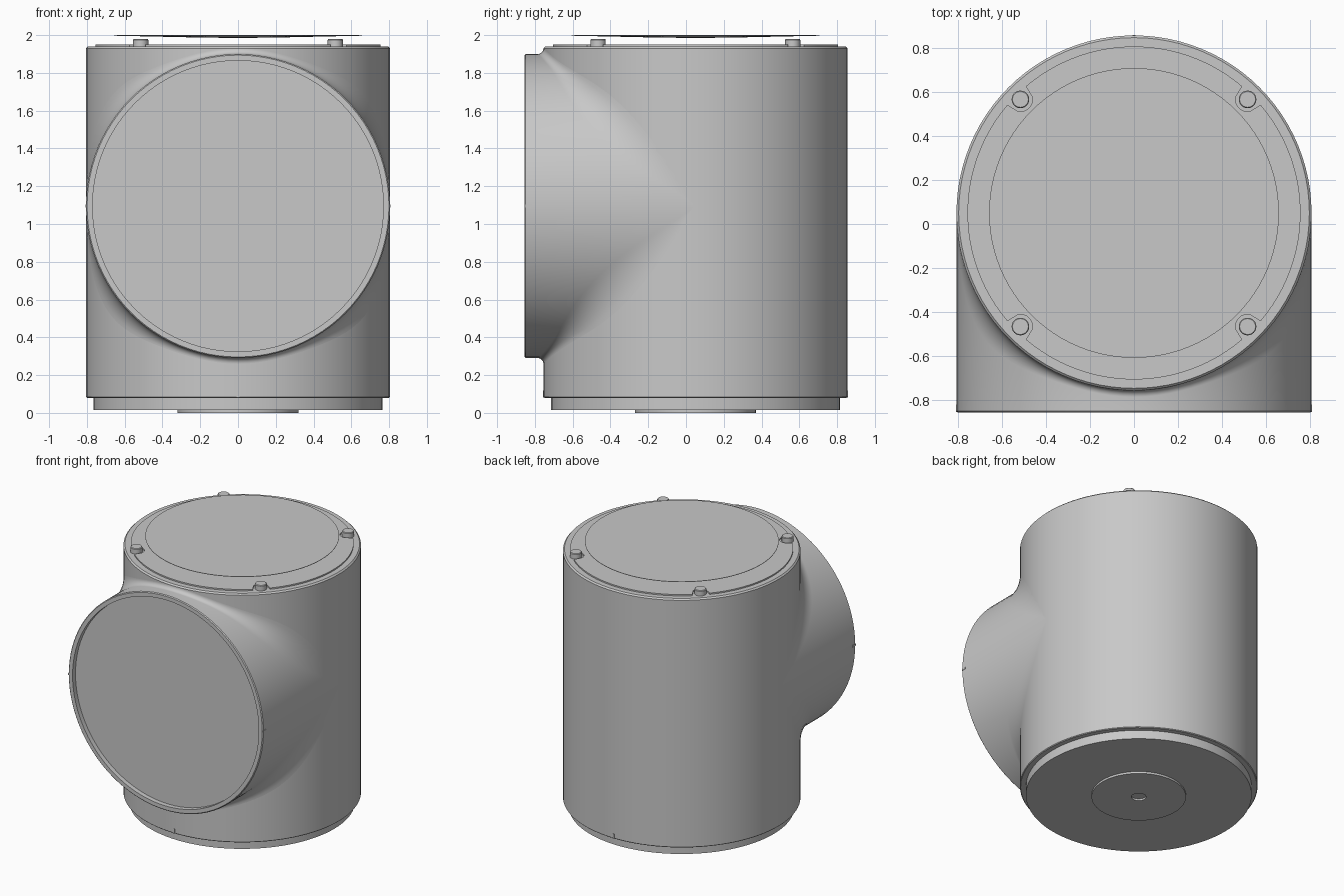
import bpy, bmesh
from math import sin, cos, pi, sqrt, radians
from mathutils import Vector

cube = bpy.data.objects.get("Cube")
if cube:
    bpy.data.objects.remove(cube, do_unlink=True)

R = 0.805          # shared radius of both housings
CY = 0.05          # y of the vertical axis
CZ = 1.095         # z of the horizontal axis
SEG = 96

grey = bpy.data.materials.new("light_grey")
grey.use_nodes = True
colour = (0.58, 0.58, 0.58, 1)
grey.diffuse_color = colour
grey.node_tree.nodes["Principled BSDF"].inputs["Base Color"].default_value = colour


def loft(name, rings):
    """Skin a list of closed rings that share one point count."""
    bm = bmesh.new()
    loops = [[bm.verts.new(p) for p in ring] for ring in rings]
    for a, b in zip(loops, loops[1:]):
        n = len(a)
        for i in range(n):
            j = (i + 1) % n
            bm.faces.new((a[i], a[j], b[j], b[i]))
    bmesh.ops.remove_doubles(bm, verts=bm.verts, dist=1e-5)
    bmesh.ops.recalc_face_normals(bm, faces=bm.faces)
    mesh = bpy.data.meshes.new(name)
    bm.to_mesh(mesh)
    bm.free()
    mesh.materials.append(grey)
    obj = bpy.data.objects.new(name, mesh)
    bpy.context.collection.objects.link(obj)
    bpy.ops.object.select_all(action='DESELECT')
    obj.select_set(True)
    bpy.context.view_layer.objects.active = obj
    bpy.ops.object.shade_smooth_by_angle(angle=radians(30))
    return obj


def lathe(name, profile, x=0, y=CY, seg=SEG):
    """Turn (radius, z) points around a vertical axis."""
    angles = [2 * pi * i / seg for i in range(seg)]
    return loft(name, [[(x + r * sin(t), y + r * cos(t), z) for t in angles]
                       for r, z in profile])


# Vertical housing
lathe("main_housing", [(0, 0.08), (R - 0.005, 0.08), (R, 0.085),
                       (R, 1.93), (R - 0.01, 1.94), (0, 1.94)])

# Base plate and the raised centre disc with its blind hole
lathe("base_plate", [(0, 0.08), (0.765, 0.08), (0.765, 0.015), (0, 0.015)])
lathe("base_disc", [(0.32, 0.02), (0.32, 0), (0.05, 0), (0.05, 0.014), (0, 0.014)])

# Thin cover sheet over the lid, slightly thicker in the middle
lathe("top_cover", [(0, 2), (0.657, 2), (0.657, 1.997), (0.2, 1.987), (0, 1.985)])

# Lid with a notch around each screw
SCREW = 0.515
SCREW_DIST = SCREW * sqrt(2)
NOTCH = 0.055


def lid_radius(t):
    d = (t % (pi / 2)) - pi / 4
    side = SCREW_DIST * sin(d)
    if abs(side) < NOTCH:
        return min(0.755, SCREW_DIST * cos(d) - sqrt(NOTCH ** 2 - side ** 2))
    return 0.755


lid_angles = [2 * pi * i / 480 for i in range(480)]


def lid_ring(scale, z):
    return [(scale * lid_radius(t) * sin(t), CY + scale * lid_radius(t) * cos(t), z)
            for t in lid_angles]


loft("lid", [lid_ring(1, 1.935), lid_ring(1, 1.95), lid_ring(0, 1.95)])

# Screws
for sx in (-1, 1):
    for sy in (-1, 1):
        lathe("lid_screw", [(0.04, 1.935), (0.04, 1.975), (0.036, 1.98), (0, 1.98)],
              x=sx * SCREW, y=CY + sy * SCREW, seg=24)

# Horizontal housing: recessed cap, rim, tube, and a fillet that widens to the sides
thetas = [2 * pi * i / SEG for i in range(SEG)]


def flange_ring(r, y):
    return [(r * sin(t), y, CZ + r * cos(t)) for t in thetas]


def fillet_point(t, k):
    s, c = sin(t), cos(t)
    r = 0.03 + 0.45 * s ** 4
    centre = Vector(((R + r) * s, CY - (R + r) * abs(c), CZ + (R + r) * c))
    to_tube = Vector((-s, 0, -c))
    to_body = Vector((-s, abs(c), 0))
    return centre + r * to_tube.lerp(to_body, k).normalized()


FRONT = -0.855
rings = [flange_ring(r, y) for r, y in
         ((0, FRONT + 0.035), (0.77, FRONT + 0.035), (0.77, FRONT),
          (R - 0.006, FRONT), (R, FRONT + 0.006))]
rings += [[fillet_point(t, k / 8) for t in thetas] for k in range(9)]
loft("front_housing", rings)


# Small index marks on the base edge and on the front rim
def index_mark(name, centre, size):
    x, y, z = (Vector(size) / 2)
    corners = ((-x, -y), (x, -y), (x, y), (-x, y))
    rings = [[Vector(centre) + Vector((a * f, b * f, h)) for a, b in corners]
             for f, h in ((0, -z), (1, -z), (1, z), (0, z))]
    loft(name, rings)


for side in (-1, 1):
    index_mark("base_index_mark", (0, CY + side * R, 0.1), (0.014, 0.006, 0.035))
    index_mark("rim_index_mark", (side * R, FRONT + 0.02, CZ), (0.006, 0.035, 0.014))
